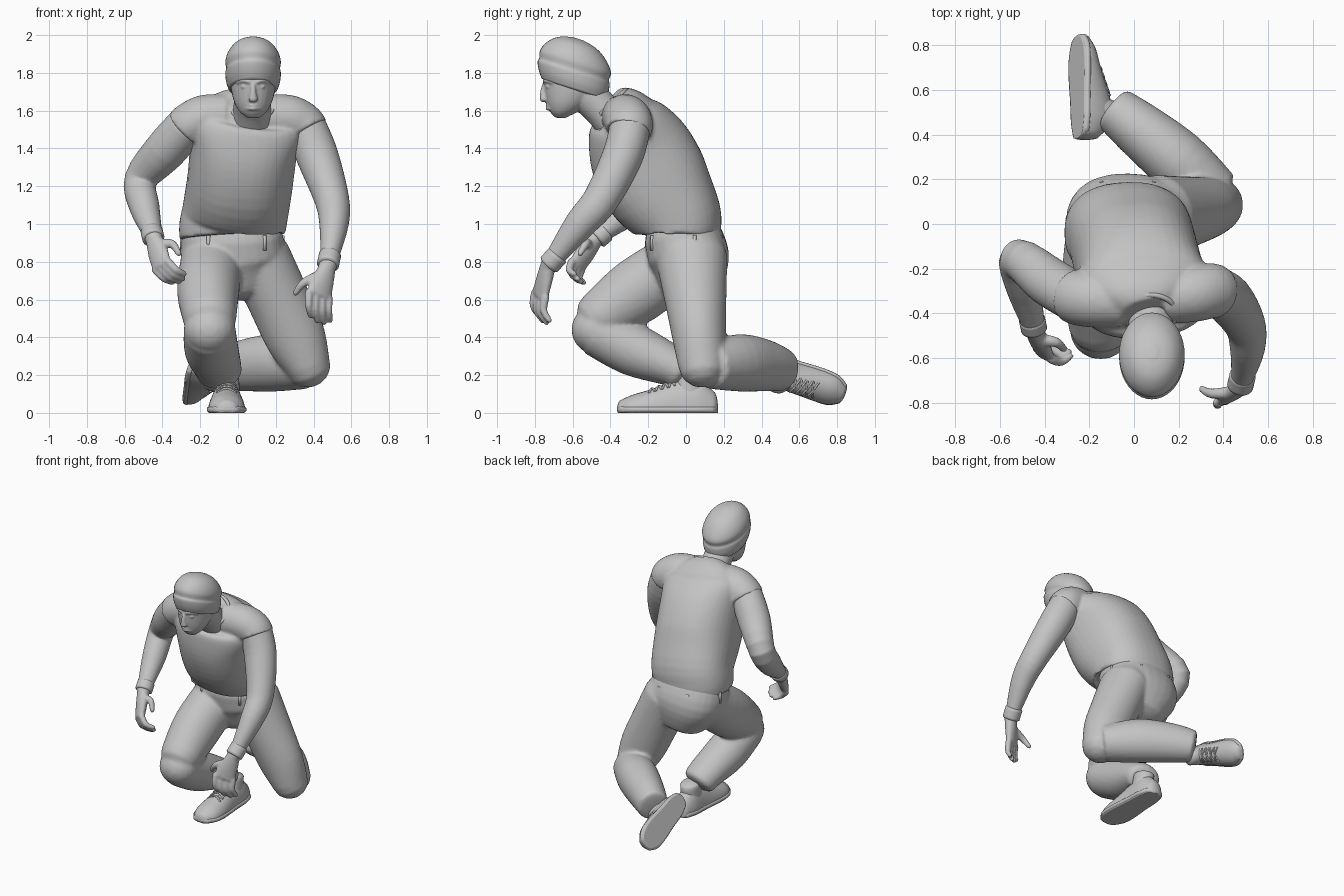
import bpy, bmesh, math
from mathutils import Vector, Matrix

cube = bpy.data.objects.get("Cube")
if cube:
    bpy.data.objects.remove(cube, do_unlink=True)

grey = bpy.data.materials.new("plain_grey")
grey.use_nodes = True
GREY = (0.55, 0.55, 0.55, 1)
grey.diffuse_color = GREY
grey.node_tree.nodes["Principled BSDF"].inputs["Base Color"].default_value = GREY


def spline(rings, steps):
    """Smooth the list of (x, y, z, radius a, radius b) stations."""
    out = []
    last = len(rings) - 1
    for i in range(last):
        quad = [rings[max(i - 1, 0)], rings[i], rings[i + 1], rings[min(i + 2, last)]]
        for s in range(steps):
            t = s / steps
            out.append([0.5 * (2 * q + (r - p) * t + (2 * p - 5 * q + 4 * r - w) * t * t
                               + (3 * q - p - 3 * r + w) * t ** 3)
                        for p, q, r, w in zip(*quad)])
    return out + [list(rings[-1])]


def loft(bm, rings, hint=(1, 0, 0), normal=None, dome=0.5, power=2, sides=28, steps=4):
    """Skin elliptical sections along a path; dome rounds both ends."""
    st = spline(rings, steps)
    pts = [Vector(s[:3]) for s in st]
    tans = [Vector(normal) if normal else pts[min(i + 1, len(pts) - 1)] - pts[max(i - 1, 0)]
            for i in range(len(pts))]
    tans = [t.normalized() for t in tans]
    secs = [(p, t, max(s[3], .003), max(s[4], .003)) for p, t, s in zip(pts, tans, st)]
    if dome:
        for end, sign in ((0, -1), (-1, 1)):
            p, t, a, b = secs[end]
            extra = []
            for ang in (0.5, 0.95, 1.35):
                k = math.cos(ang)
                extra.append((p + t * sign * dome * min(a, b) * math.sin(ang), t, a * k, b * k))
            secs = extra[::-1] + secs if end == 0 else secs + extra
    loops = []
    for p, t, a, b in secs:
        u = Vector(hint) - t * t.dot(Vector(hint))
        u.normalize()
        v = t.cross(u)
        loop = []
        for j in range(sides):
            c, s = math.cos(math.tau * j / sides), math.sin(math.tau * j / sides)
            c, s = (math.copysign(abs(k) ** (2 / power), k) for k in (c, s))
            loop.append(bm.verts.new(p + u * a * c + v * b * s))
        loops.append(loop)
    for lo, hi in zip(loops, loops[1:]):
        for j in range(sides):
            k = (j + 1) % sides
            bm.faces.new((lo[j], lo[k], hi[k], hi[j]))
    bm.faces.new(loops[0][::-1])
    bm.faces.new(loops[-1])


def ball(bm, loc, size):
    mat = Matrix.Translation(loc) @ Matrix.Diagonal((*size, 1))
    bmesh.ops.create_uvsphere(bm, u_segments=20, v_segments=12, radius=1, matrix=mat)


def finish(name, bm, voxel=0, smooth=4):
    """Turn the parts into one object, fused when a voxel size is given."""
    me = bpy.data.meshes.new(name)
    for f in bm.faces:
        f.smooth = len(f.verts) < 5
    bm.to_mesh(me)
    bm.free()
    me.materials.append(grey)
    ob = bpy.data.objects.new(name, me)
    bpy.context.scene.collection.objects.link(ob)
    if voxel:
        m = ob.modifiers.new("fuse", 'REMESH')
        m.mode = 'VOXEL'
        m.voxel_size = voxel
        m.use_smooth_shade = True
        s = ob.modifiers.new("relax", 'SMOOTH')
        s.iterations = smooth
        s.factor = 0.5


# Sleeveless shirt: leaning torso and two shoulder caps turned down the arms
bm = bmesh.new()
loft(bm, [(-.03, -.04, .935, .278, .222), (-.03, -.04, .975, .282, .228), (-.015, -.06, 1.06, .28, .245),
          (.01, -.16, 1.22, .28, .287), (.03, -.25, 1.40, .285, .275), (.05, -.32, 1.54, .30, .215),
          (.06, -.35, 1.60, .23, .15), (.072, -.395, 1.64, .125, .1)], dome=0, power=2.3, sides=40)
loft(bm, [(.13, -.34, 1.565, .11, .12), (.26, -.315, 1.56, .125, .125), (.335, -.30, 1.53, .125, .12),
          (.365, -.305, 1.49, .122, .118)], hint=(0, 1, 0), dome=0)
loft(bm, [(-.05, -.355, 1.565, .11, .12), (-.17, -.34, 1.56, .125, .125), (-.245, -.33, 1.53, .125, .12),
          (-.28, -.32, 1.50, .12, .118)], hint=(0, 1, 0), dome=0)
finish("shirt", bm, .011, 5)

# Collar band round the neck
bm = bmesh.new()
collar = []
for i in range(17):
    a = math.tau * i / 16
    collar.append((.072 + .118 * math.cos(a), -.4 + .082 * math.sin(a), 1.632 + .078 * math.sin(a), .012, .012))
loft(bm, collar, hint=(0, .7, -.7), dome=0, sides=10, steps=2)
finish("collar", bm)

# Trousers: pelvis, kneeling left leg, raised right leg
bm = bmesh.new()
loft(bm, [(-.03, -.03, .96, .262, .2), (-.025, .015, .82, .275, .215), (0, .03, .68, .19, .17)], power=2.3)
loft(bm, [(.11, .03, .82, .17, .19), (.21, .05, .61, .165, .165), (.305, .07, .40, .16, .142),
          (.37, .085, .25, .122, .125)], dome=.95)
loft(bm, [(.36, .13, .25, .125, .125), (.2, .28, .265, .152, .14), (.03, .42, .25, .137, .125),
          (-.09, .515, .225, .112, .105)], hint=(0, 0, 1), dome=.15)
loft(bm, [(-.14, -.04, .80, .165, .16), (-.158, -.26, .645, .165, .175), (-.15, -.46, .505, .142, .14)], dome=.75)
ball(bm, (-.15, -.475, .44), (.138, .132, .13))
loft(bm, [(-.15, -.475, .43, .138, .13), (-.14, -.28, .335, .143, .14), (-.11, -.08, .25, .128, .11),
          (-.095, -.015, .205, .118, .10)], dome=.3)
finish("trousers", bm, .012, 6)

# Belt loops under the hem
bm = bmesh.new()
for deg in (-52, -118, 15, 65, 115, 170):
    a = math.radians(deg)
    mat = (Matrix.Translation((-.028 + .272 * math.cos(a), -.01 + .212 * math.sin(a), .9))
           @ Matrix.Rotation(a, 4, 'Z') @ Matrix.Diagonal((.02, .016, .08, 1)))
    bmesh.ops.create_cube(bm, size=1, matrix=mat)
finish("belt_loops", bm)


def hand(bm, wrist, index, little, bend, curl, thumb):
    wrist, index, little = Vector(wrist), Vector(index), Vector(little)
    across = little - index
    mid = (index + little) / 2
    loft(bm, [(*wrist, .045, .04), (*wrist.lerp(mid, .5), .062, .036),
              (*mid, across.length / 2 + .014, .028)], hint=across)
    for i in range(4):
        base = index.lerp(little, i / 3)
        size = .85 if i in (0, 3) else 1
        knee = base + Vector(bend) * size
        tip = knee + Vector(curl) * size
        loft(bm, [(*base, .022, .022), (*knee, .02, .02), (*tip, .015, .015)],
             hint=across, dome=1, sides=12)
    loft(bm, [(*p, r, r) for p, r in zip(thumb, (.03, .023, .016))], hint=(0, 1, .3), dome=1, sides=12)


# Arms with hands
bm = bmesh.new()
loft(bm, [(.355, -.295, 1.52, .11, .108), (.42, -.335, 1.36, .112, .108), (.497, -.45, 1.13, .092, .095),
          (.508, -.56, 1.0, .078, .083), (.485, -.69, .83, .05, .053), (.475, -.73, .78, .048, .045)])
hand(bm, (.475, -.73, .78), (.375, -.80, .635), (.48, -.745, .61),
     (0, -.01, -.08), (.01, .035, -.06), ((.44, -.755, .73), (.35, -.76, .69), (.305, -.74, .635)))
finish("left_arm", bm, .008, 3)

bm = bmesh.new()
loft(bm, [(-.275, -.325, 1.515, .11, .108), (-.385, -.255, 1.39, .112, .108), (-.515, -.16, 1.235, .088, .092),
          (-.495, -.28, 1.09, .08, .082), (-.457, -.43, .965, .055, .053), (-.445, -.48, .92, .048, .045)])
hand(bm, (-.445, -.48, .92), (-.37, -.605, .80), (-.435, -.555, .755),
     (.05, -.015, -.05), (.05, .03, -.025), ((-.42, -.52, .89), (-.35, -.53, .895), (-.315, -.56, .845)))
finish("right_arm", bm, .008, 3)

# Wristbands
for name, ends in (("left_wristband", ((.487, -.68, .835), (.476, -.725, .785))),
                   ("right_wristband", ((-.457, -.43, .96), (-.448, -.47, .925)))):
    bm = bmesh.new()
    loft(bm, [(*p, .059, .059) for p in ends], dome=.2)
    finish(name, bm)

# Head with neck, nose, brow, lips and eyes
bm = bmesh.new()
X = .08
loft(bm, [(X, -.66, 1.572, .045, .04), (X, -.645, 1.595, .072, .075), (X, -.62, 1.645, .1, .118),
          (X, -.595, 1.72, .118, .155), (X, -.59, 1.80, .122, .165), (X, -.59, 1.88, .11, .15)],
     normal=(0, 0, 1), dome=.3)
loft(bm, [(.07, -.37, 1.52, .11, .1), (.075, -.45, 1.61, .1, .095), (X, -.54, 1.70, .1, .1)])
loft(bm, [(X, -.745, 1.745, .012, .014), (X, -.752, 1.70, .016, .02), (X, -.752, 1.66, .025, .022)], dome=.7, sides=14)
for z in (1.628, 1.612):
    loft(bm, [(X - .04, -.708, z, .008, .008), (X, -.733, z, .011, .011), (X + .04, -.708, z, .008, .008)],
         hint=(0, 0, 1), sides=10)
for side in (-1, 1):
    ball(bm, (X + side * .045, -.727, 1.727), (.02, .016, .011))
    loft(bm, [(X + side * .018, -.75, 1.752, .011, .011), (X + side * .05, -.74, 1.76, .012, .012),
              (X + side * .085, -.705, 1.75, .01, .01)], hint=(0, 0, 1), sides=10)
finish("head", bm, .006, 3)

# Knitted cap with a folded brim
bm = bmesh.new()
loft(bm, [(X, -.595, 1.718, .130, .178), (X, -.595, 1.755, .143, .193), (X, -.595, 1.80, .147, .2),
          (X, -.592, 1.822, .142, .193), (X, -.585, 1.86, .147, .197), (X, -.58, 1.905, .133, .172),
          (X, -.575, 1.945, .103, .13), (X, -.572, 1.967, .068, .085), (X, -.572, 1.978, .03, .04)],
     normal=(0, .3, .954), sides=40, dome=.1)
finish("knit_cap", bm)


def shoe(name, origin, forward, up, scale):
    f = Vector(forward).normalized()
    u = Vector(up)
    u = (u - f * f.dot(u)).normalized()
    s = f.cross(u)
    place = Matrix.Translation(origin) @ Matrix((s, f, u)).transposed().to_4x4() @ Matrix.Scale(scale, 4)
    last = [(0, -.225, .02, .06, .1), (0, -.15, .02, .08, .165), (0, -.04, .02, .085, .155),
            (0, .1, .02, .097, .105), (0, .2, .02, .092, .075), (0, .255, .02, .062, .05)]
    # Upper, flattened underneath, and a slightly wider sole
    for part, rings, power in (("upper", last, 2),
                               ("sole", [(x, y, .018, a + .008, .018) for x, y, _, a, _ in last], 4)):
        bm = bmesh.new()
        loft(bm, rings, power=power, dome=.5 if part == "upper" else 1.4)
        if part == "upper":
            # Ankle inside the trouser leg
            loft(bm, [(0, -.1, .08, .07, .09), (0, -.12, .2, .065, .075)], dome=.3)
        for v in bm.verts:
            v.co.z = max(v.co.z, 0)
        bm.transform(place)
        finish(name + "_" + part, bm)
    # Crossed laces
    bm = bmesh.new()
    for i in range(4):
        y = -.01 + .035 * i
        for lean in (-1, 1):
            row = []
            for x in (-.05, -.025, 0, .025, .05):
                yy = y + lean * x * .3
                height = .155 - .05 * (yy + .04) / .14
                row.append((x, yy, .022 + height * math.sqrt(1 - (x / .09) ** 2), .006, .006))
            loft(bm, row, hint=(0, 1, 0), sides=8, steps=2)
    bm.transform(place)
    finish(name + "_laces", bm)


shoe("right_shoe", (-.06, -.085, 0), (0, -1, 0), (0, 0, 1), 1)
shoe("left_shoe", (-.255, .605, .195), (-.02, .93, -.36), (.88, -.1, -.4), .92)
